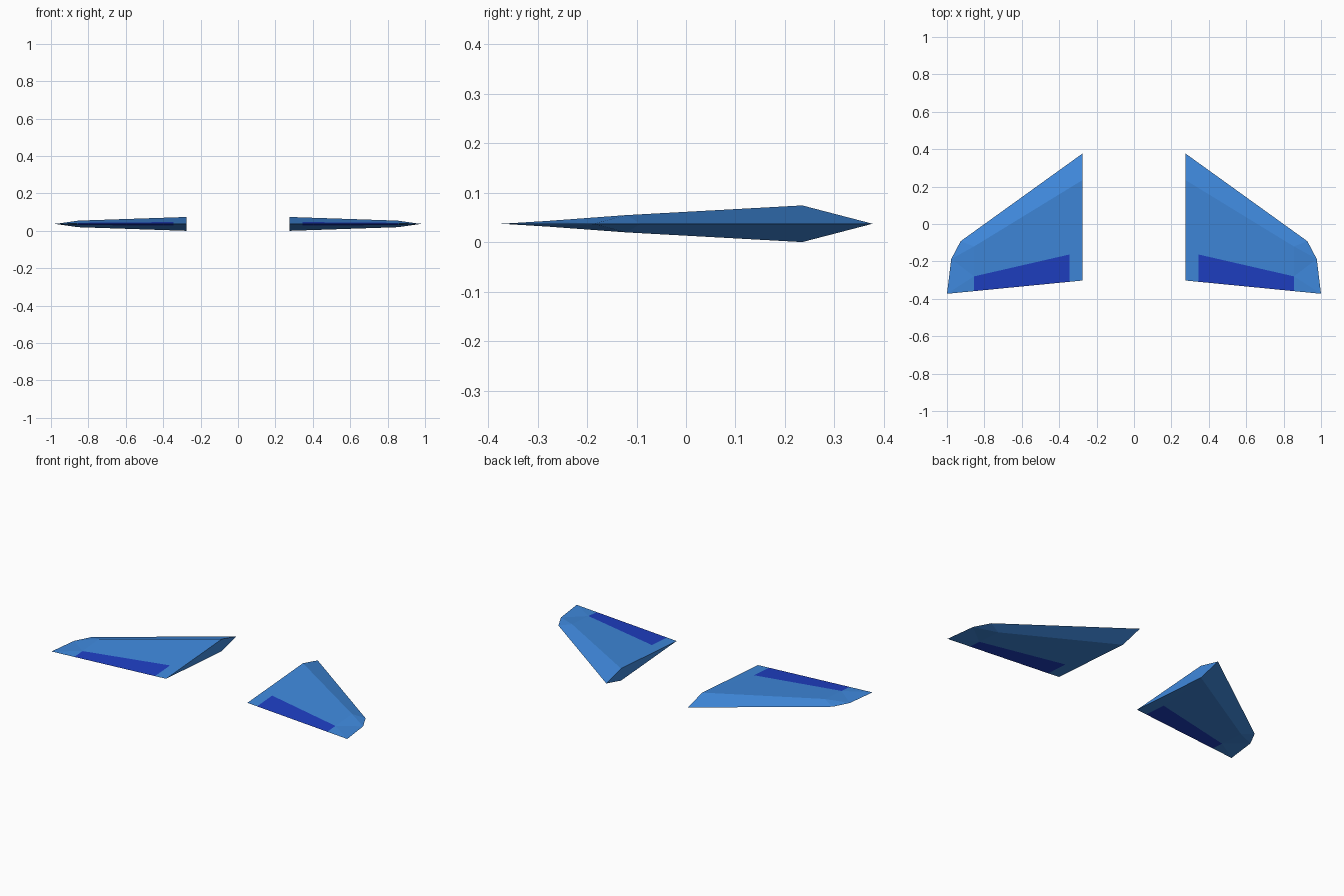
import bpy, bmesh

if "Cube" in bpy.data.objects:
    bpy.data.objects.remove(bpy.data.objects["Cube"])

MID = 0.037    # height of the sharp outline
HALF = 0.037   # half thickness at the root


def material(name, rgb):
    m = bpy.data.materials.new(name)
    m.diffuse_color = (*rgb, 1)
    m.use_nodes = True
    m.node_tree.nodes["Principled BSDF"].inputs["Base Color"].default_value = m.diffuse_color
    return m


# Outline and ridge points of the right wing: x, y, half thickness
P = {
    "root_front": (0.275, 0.377, 0),
    "root_ridge": (0.275, 0.235, HALF),
    "root_rear": (0.275, -0.302, 0),
    "front_bend": (0.927, -0.092, 0),
    "tip_bend": (0.977, -0.187, 0),
    "tip_rear": (1.0, -0.373, 0),
    "ridge_end": (0.855, -0.12, 0.0175),
    "flap_out": (0.855, -0.28, 0.0057),
    "flap_in": (0.345, -0.163, 0.0098),
    "flap_rear_in": (0.345, -0.309, 0),
    "flap_rear_out": (0.855, -0.359, 0),
}

WING = [
    ("root_front", "root_ridge", "ridge_end", "front_bend"),
    ("ridge_end", "tip_bend", "front_bend"),
    ("root_ridge", "flap_in", "flap_out", "ridge_end"),
    ("root_ridge", "root_rear", "flap_rear_in", "flap_in"),
    ("ridge_end", "flap_out", "tip_bend"),
    ("flap_out", "tip_rear", "tip_bend"),
    ("flap_out", "flap_rear_out", "tip_rear"),
]
FLAP = [("flap_in", "flap_rear_in", "flap_rear_out", "flap_out")]


def build(name, panels, mat, root_cap=False):
    """Skin the panels above and below the mid plane, mirrored to the left."""
    bm = bmesh.new()
    for s in (1, -1):
        for panel in panels:
            pts = [(P[k][0], P[k][1], MID + s * P[k][2]) for k in panel]
            bm.faces.new([bm.verts.new(p) for p in pts[::s]])
    if root_cap:
        f, r, b = P["root_front"], P["root_ridge"], P["root_rear"]
        cap = [(f[0], f[1], MID), (r[0], r[1], MID + HALF),
               (b[0], b[1], MID), (r[0], r[1], MID - HALF)]
        bm.faces.new([bm.verts.new(p) for p in reversed(cap)])
    bmesh.ops.remove_doubles(bm, verts=bm.verts, dist=1e-5)
    # Face directions: skins point away from the mid plane, cap points inboard
    for face in bm.faces:
        face.normal_update()
        c = face.calc_center_median()
        wrong = face.normal.z * (c.z - MID) < 0 if abs(face.normal.z) > 0.1 else face.normal.x > 0
        if wrong:
            face.normal_flip()
    me = bpy.data.meshes.new(name)
    bm.to_mesh(me)
    bm.free()
    me.materials.append(mat)
    ob = bpy.data.objects.new(name, me)
    bpy.context.collection.objects.link(ob)
    mir = ob.modifiers.new("mirror", "MIRROR")
    mir.use_mirror_merge = False


# Wing pair, then the control flaps set into the rear edge
build("wings", WING, material("light_blue", (0.05, 0.25, 0.72)), root_cap=True)
build("flaps", FLAP, material("deep_blue", (0.013, 0.05, 0.55)))
